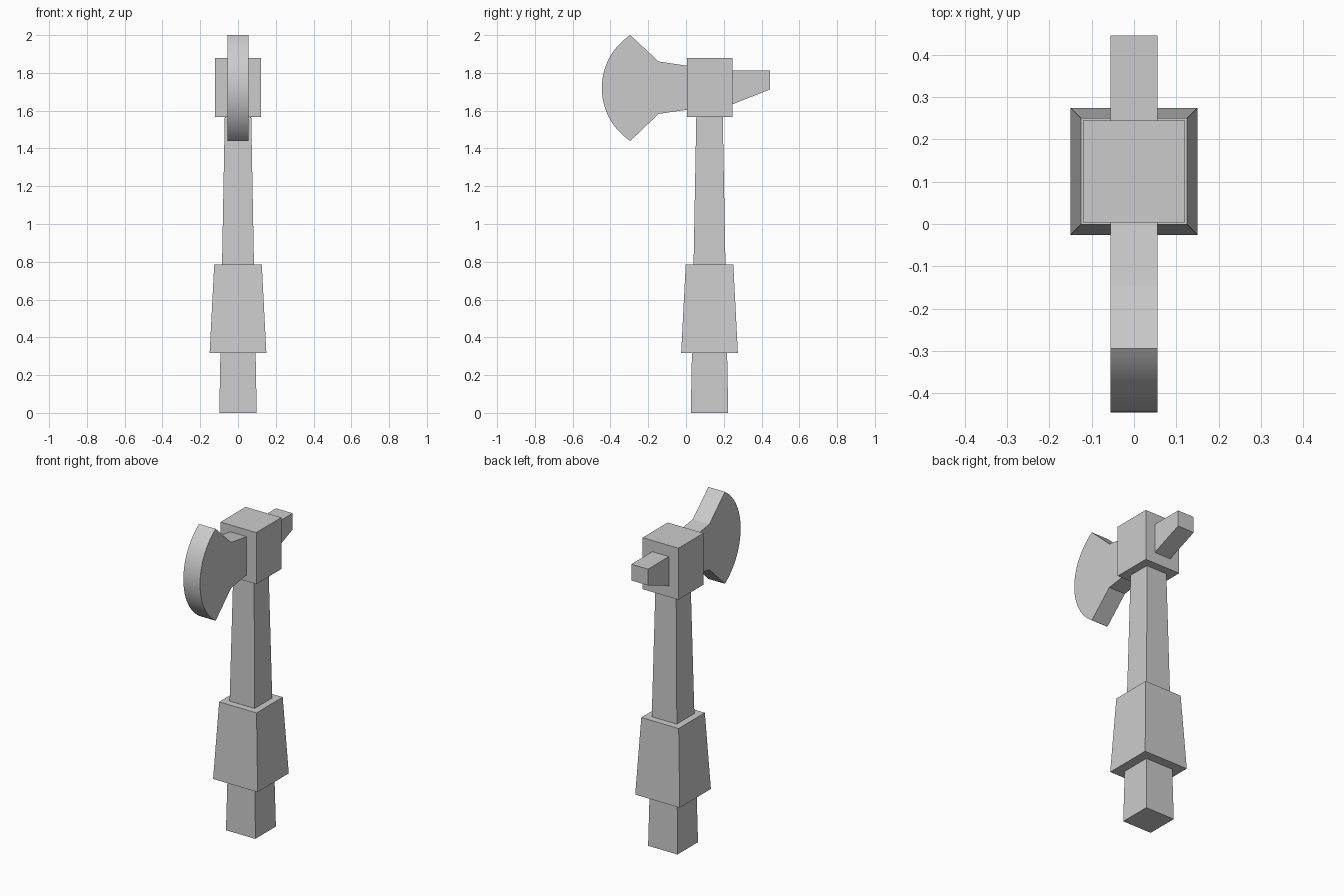
import bpy, bmesh, math

if "Cube" in bpy.data.objects:
    bpy.data.objects.remove(bpy.data.objects["Cube"])

CY = 0.1245  # y of the handle axis


def finish(bm, name):
    bmesh.ops.recalc_face_normals(bm, faces=bm.faces)
    mesh = bpy.data.meshes.new(name)
    bm.to_mesh(mesh)
    bm.free()
    obj = bpy.data.objects.new(name, mesh)
    bpy.context.collection.objects.link(obj)
    return obj


def tapered_block(name, z0, z1, half0, half1):
    """Square block on the handle axis, tapering from half0 to half1."""
    bm = bmesh.new()
    bmesh.ops.create_cube(bm, size=2)
    for v in bm.verts:
        top = v.co.z > 0
        h = half1 if top else half0
        v.co = (v.co.x * h, CY + v.co.y * h, z1 if top else z0)
    return finish(bm, name)


def side_plate(name, profile, half):
    """Extrude a (y, z) profile symmetrically across x."""
    bm = bmesh.new()
    face = bm.faces.new([bm.verts.new((-half, y, z)) for y, z in profile])
    ext = bmesh.ops.extrude_face_region(bm, geom=[face])
    verts = [g for g in ext["geom"] if isinstance(g, bmesh.types.BMVert)]
    bmesh.ops.translate(bm, verts=verts, vec=(2 * half, 0, 0))
    return finish(bm, name)


# Handle, grip sleeve and head block
tapered_block("handle", 0.0, 1.57, 0.099, 0.07)
tapered_block("grip", 0.318, 0.785, 0.15, 0.126)
tapered_block("head_block", 1.566, 1.88, 0.1205, 0.1205)

# Blade: flared neck plus a rounded cutting edge
R, ZC, SPREAD, STEPS = 0.335, 1.72, math.radians(56.7), 28
arc = []
for i in range(STEPS + 1):
    a = SPREAD - 2 * SPREAD * i / STEPS
    arc.append((-0.446 + R * (1 - math.cos(a)), ZC + R * math.sin(a)))
blade = side_plate(
    "blade",
    [(0.005, 1.605), (0.005, 1.838), (-0.145, 1.86)] + arc + [(-0.145, 1.583)],
    0.056)
bpy.context.view_layer.objects.active = blade
blade.select_set(True)
bpy.ops.object.shade_smooth_by_angle(angle=math.radians(25))

# Rear spike
side_plate("back_spike",
           [(0.244, 1.633), (0.446, 1.713), (0.446, 1.812), (0.244, 1.812)],
           0.056)
